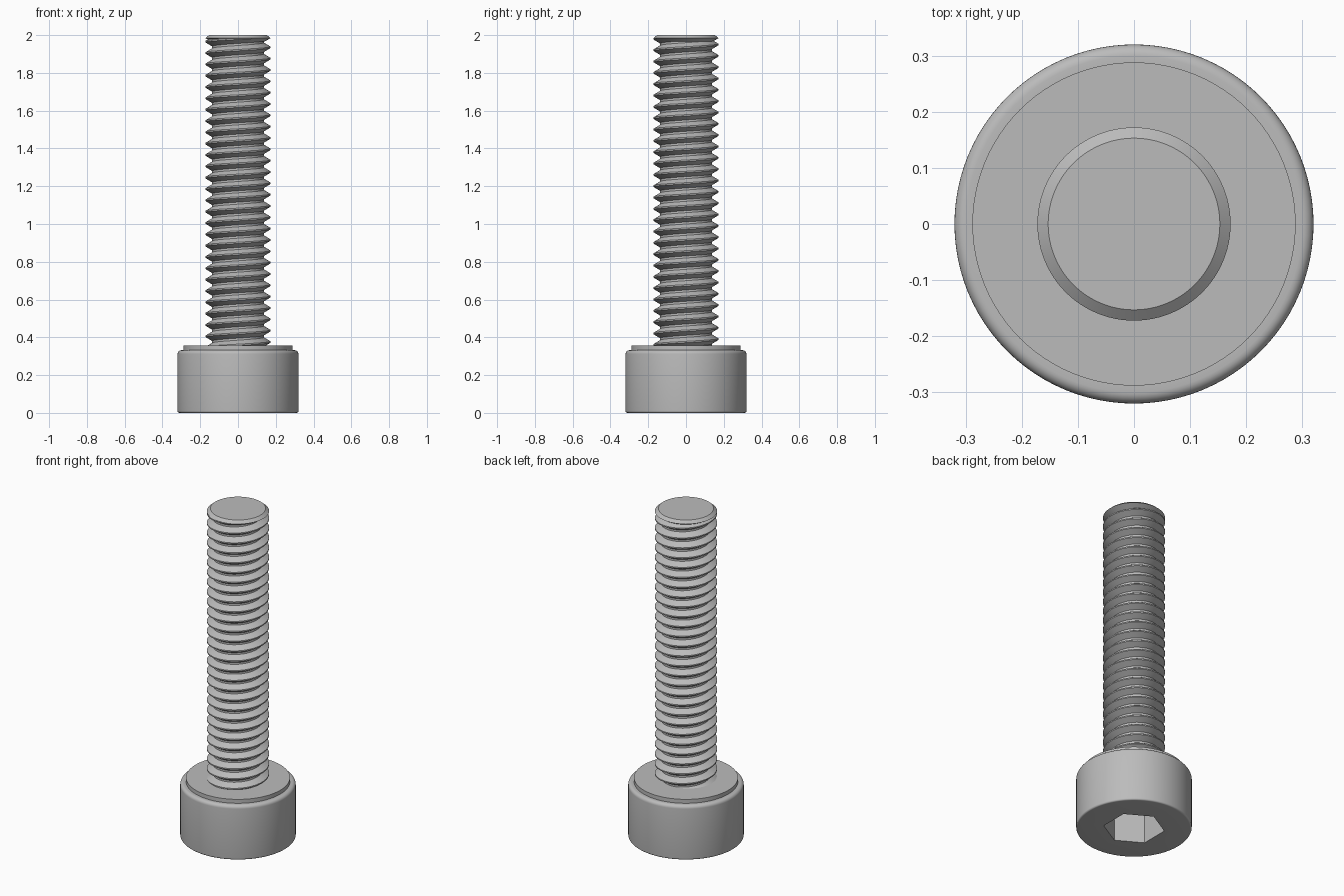
import bpy, bmesh
from math import pi, cos, sin, radians

if "Cube" in bpy.data.objects:
    bpy.data.objects.remove(bpy.data.objects["Cube"])

SEG = 96
steel = bpy.data.materials.new("dark_steel")
steel.diffuse_color = (0.5, 0.5, 0.5, 1)
steel.use_nodes = True
steel.node_tree.nodes["Principled BSDF"].inputs["Base Color"].default_value = steel.diffuse_color


def finish(bm, name):
    bmesh.ops.remove_doubles(bm, verts=bm.verts, dist=1e-5)
    bmesh.ops.recalc_face_normals(bm, faces=bm.faces)
    mesh = bpy.data.meshes.new(name)
    bm.to_mesh(mesh)
    bm.free()
    mesh.materials.append(steel)
    obj = bpy.data.objects.new(name, mesh)
    bpy.context.collection.objects.link(obj)
    bpy.ops.object.select_all(action='DESELECT')
    obj.select_set(True)
    bpy.context.view_layer.objects.active = obj
    bpy.ops.object.shade_smooth_by_angle(angle=radians(25))
    return obj


def hex_scale(a):
    # radius of a unit hexagon (corners at 30, 90, ... degrees)
    return cos(pi / 6) / cos((a + pi / 6) % (pi / 3) - pi / 6)


def lathe(name, profile):
    # profile entries: (radius, z, is_hexagonal); first and last rings are capped
    bm = bmesh.new()
    rings = []
    for r, z, is_hex in profile:
        ring = []
        for i in range(SEG):
            a = 2 * pi * i / SEG
            k = r * (hex_scale(a) if is_hex else 1)
            ring.append(bm.verts.new((k * cos(a), k * sin(a), z)))
        rings.append(ring)
    for p, q in zip(rings, rings[1:]):
        for i in range(SEG):
            j = (i + 1) % SEG
            bm.faces.new((p[i], p[j], q[j], q[i]))
    bm.faces.new(rings[0])
    bm.faces.new(rings[-1])
    return finish(bm, name)


def arc(cx, cz, r, a0, a1, n=6):
    return [(cx + r * cos(radians(a0 + (a1 - a0) * i / n)),
             cz + r * sin(radians(a0 + (a1 - a0) * i / n)), False) for i in range(n + 1)]


# Cylindrical head with hex socket, rounded rims and raised bearing face
R = 0.32
socket = [(0.17, 0.18, True), (0.17, 0, True)]
lathe("head", socket + arc(R - 0.01, 0.01, 0.01, -90, 0) + arc(R - 0.02, 0.312, 0.02, 0, 90)
      + [(0.288, 0.332, False), (0.288, 0.356, False)])

# Helical thread, swept as one strip and trimmed flat at both ends
PITCH, CREST, ROOT = 0.06, 0.172, 0.137
Z0, Z1, STEPS = 0.34, 1.983, 64
tooth = [(0.0, ROOT), (0.18, ROOT), (0.53, CREST), (0.65, CREST), (1.0, ROOT)]
turns = int((Z1 - Z0) / PITCH) + 4
bm = bmesh.new()
rows = []
for i in range(turns * STEPS + 1):
    a = 2 * pi * i / STEPS
    base = Z0 - 2 * PITCH + PITCH * i / STEPS
    rows.append([bm.verts.new((r * cos(a), r * sin(a), base + t * PITCH)) for t, r in tooth])
for p, q in zip(rows, rows[1:]):
    for k in range(len(tooth) - 1):
        bm.faces.new((p[k], q[k], q[k + 1], p[k + 1]))
bmesh.ops.remove_doubles(bm, verts=bm.verts, dist=1e-5)
for z, up in ((Z0, -1), (Z1, 1)):
    cut = bmesh.ops.bisect_plane(bm, geom=bm.verts[:] + bm.edges[:] + bm.faces[:],
                                 plane_co=(0, 0, z), plane_no=(0, 0, up), clear_outer=True)
    rim = [e for e in cut["geom_cut"] if isinstance(e, bmesh.types.BMEdge)]
    bmesh.ops.contextual_create(bm, geom=rim)
finish(bm, "threaded_shank")

# Chamfered shank tip
lathe("shank_tip", [(0.14, 1.965, False), (0.1722, 1.984, False), (0.153, 2.0, False)])
